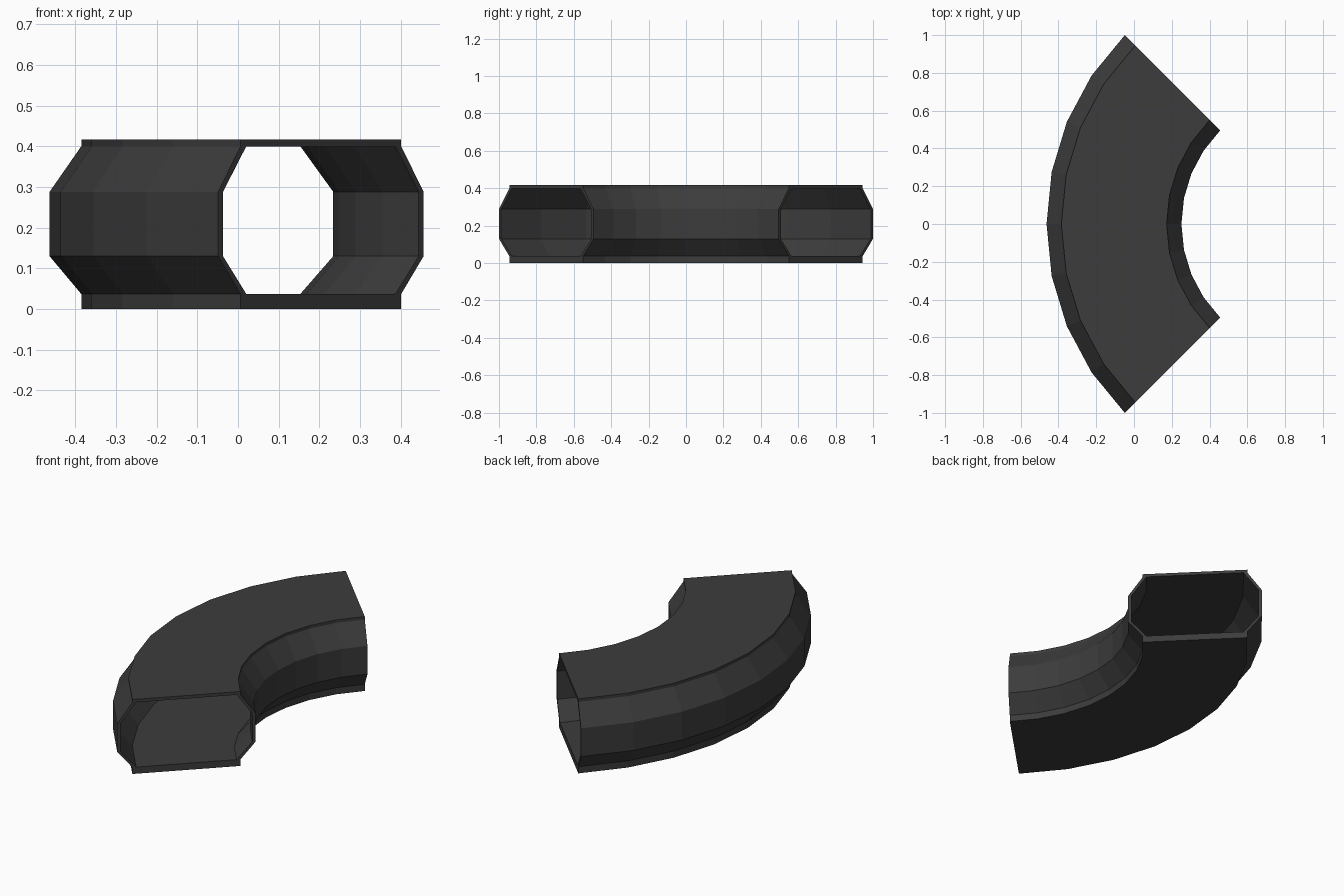
import bpy, bmesh
from math import radians, cos, sin

if "Cube" in bpy.data.objects:
    bpy.data.objects.remove(bpy.data.objects["Cube"])

CENTRE_X = 0.951      # pivot of the 90 degree bend
SEGMENTS = 8

# Half cross-sections as (radius offset from duct axis, height), bottom to top
MID_R = 1.057
OUTER = [(0.279, 0), (0.279, 0.037), (0.357, 0.13), (0.357, 0.288), (0.279, 0.40), (0.279, 0.417)]
INNER = [(0.259, 0.037), (0.340, 0.13), (0.340, 0.288), (0.259, 0.40)]


def mirrored(half):
    return half + [(-r, z) for r, z in reversed(half)]


def sweep(bm, profile):
    """Rings of vertices for a closed section swept round the bend."""
    rings = []
    for i in range(SEGMENTS + 1):
        a = radians(135 + 90 * i / SEGMENTS)
        rings.append([bm.verts.new((CENTRE_X + (MID_R + r) * cos(a), (MID_R + r) * sin(a), z))
                      for r, z in profile])
    n = len(profile)
    for a, b in zip(rings, rings[1:]):
        for k in range(n):
            bm.faces.new((a[k], a[(k + 1) % n], b[(k + 1) % n], b[k]))
    return rings


bm = bmesh.new()
# Outer shell and inner lining
shell = sweep(bm, mirrored(OUTER))
lining = sweep(bm, mirrored(INNER))

# Rims joining the shell to the lining at both open ends
match = [0, 0, 1, 2, 3, 3, 4, 4, 5, 6, 7, 7]
for end in (0, -1):
    o, i = shell[end], lining[end]
    for k in range(12):
        j = (k + 1) % 12
        corners = [o[k], o[j], i[match[j]]]
        if match[k] != match[j]:
            corners.append(i[match[k]])
        bm.faces.new(corners)

bmesh.ops.recalc_face_normals(bm, faces=bm.faces)
mesh = bpy.data.meshes.new("curved_tunnel")
bm.to_mesh(mesh)
bm.free()
tunnel = bpy.data.objects.new("curved_tunnel", mesh)
bpy.context.collection.objects.link(tunnel)

# Dark grey finish
mat = bpy.data.materials.new("dark_grey")
mat.diffuse_color = (0.045, 0.045, 0.045, 1)
mat.use_nodes = True
mat.node_tree.nodes["Principled BSDF"].inputs["Base Color"].default_value = mat.diffuse_color
mesh.materials.append(mat)
